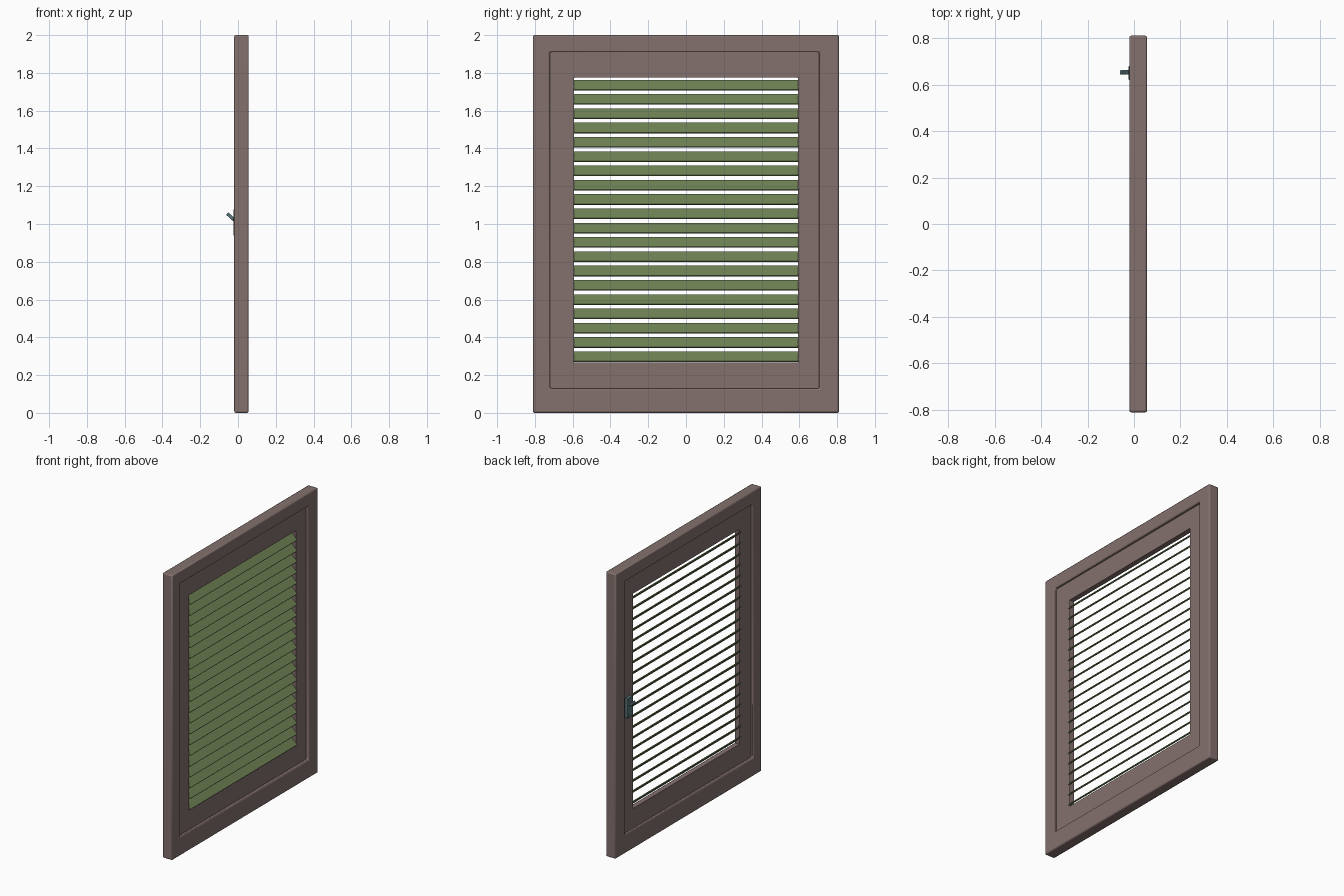
import bpy, bmesh, math
from mathutils import Matrix

if "Cube" in bpy.data.objects:
    bpy.data.objects.remove(bpy.data.objects["Cube"])


def material(name, color):
    m = bpy.data.materials.new(name)
    m.diffuse_color = (*color, 1)
    m.use_nodes = True
    m.node_tree.nodes["Principled BSDF"].inputs["Base Color"].default_value = m.diffuse_color
    return m


FRAME = material("painted_wood", (0.23, 0.165, 0.155))
GREEN = material("green_slat", (0.155, 0.22, 0.09))
STEEL = material("teal_metal", (0.10, 0.18, 0.20))


def finish(name, bm, mat, bevel, segments=2):
    bmesh.ops.recalc_face_normals(bm, faces=bm.faces)
    me = bpy.data.meshes.new(name)
    bm.to_mesh(me)
    bm.free()
    me.materials.append(mat)
    ob = bpy.data.objects.new(name, me)
    bpy.context.collection.objects.link(ob)
    if bevel:
        b = ob.modifiers.new("bevel", 'BEVEL')
        b.width, b.segments = bevel, segments
    bpy.ops.object.select_all(action='DESELECT')
    ob.select_set(True)
    bpy.context.view_layer.objects.active = ob
    bpy.ops.object.shade_smooth_by_angle(angle=math.radians(35))
    return ob


def ring(name, outer, inner, x0, x1, bevel):
    """Rectangular ring in the YZ plane; rectangles are (y0, y1, z0, z1)."""
    bm = bmesh.new()
    loops = []
    for (a, b, c, d), x in ((outer, x0), (outer, x1), (inner, x1), (inner, x0)):
        loops.append([bm.verts.new((x, y, z)) for y, z in ((a, c), (b, c), (b, d), (a, d))])
    for i in range(4):
        p, q = loops[i], loops[(i + 1) % 4]
        for k in range(4):
            j = (k + 1) % 4
            bm.faces.new((p[k], p[j], q[j], q[k]))
    return finish(name, bm, FRAME, bevel)


def box(name, center, size, mat, bevel=0, tilt=0):
    bm = bmesh.new()
    bmesh.ops.create_cube(bm, size=1, matrix=Matrix.Translation(center)
                          @ Matrix.Rotation(tilt, 4, 'Y') @ Matrix.Diagonal((*size, 1)))
    return finish(name, bm, mat, bevel)


# Fixed outer frame and the recessed sash inside it
ring("outer_frame", (-0.81, 0.81, 0, 2), (-0.72, 0.705, 0.13, 1.91), -0.02, 0.056, 0.008)
ring("sash", (-0.73, 0.715, 0.12, 1.92), (-0.592, 0.592, 0.267, 1.775), -0.002, 0.036, 0.002)

# Louvre slats, sloping down towards +x
for i in range(20):
    box(f"slat_{i + 1:02d}", (0.017, 0, 0.297 + i * 0.0757), (0.074, 1.19, 0.008),
        GREEN, 0.002, math.radians(45))

# Latch: backing plate, pivot block and raised lever
box("latch_plate", (-0.012, 0.65, 1.008), (0.022, 0.06, 0.14), STEEL, 0.003)
box("latch_lever", (-0.037, 0.652, 1.037), (0.054, 0.02, 0.017), STEEL, 0.004, math.radians(42))
